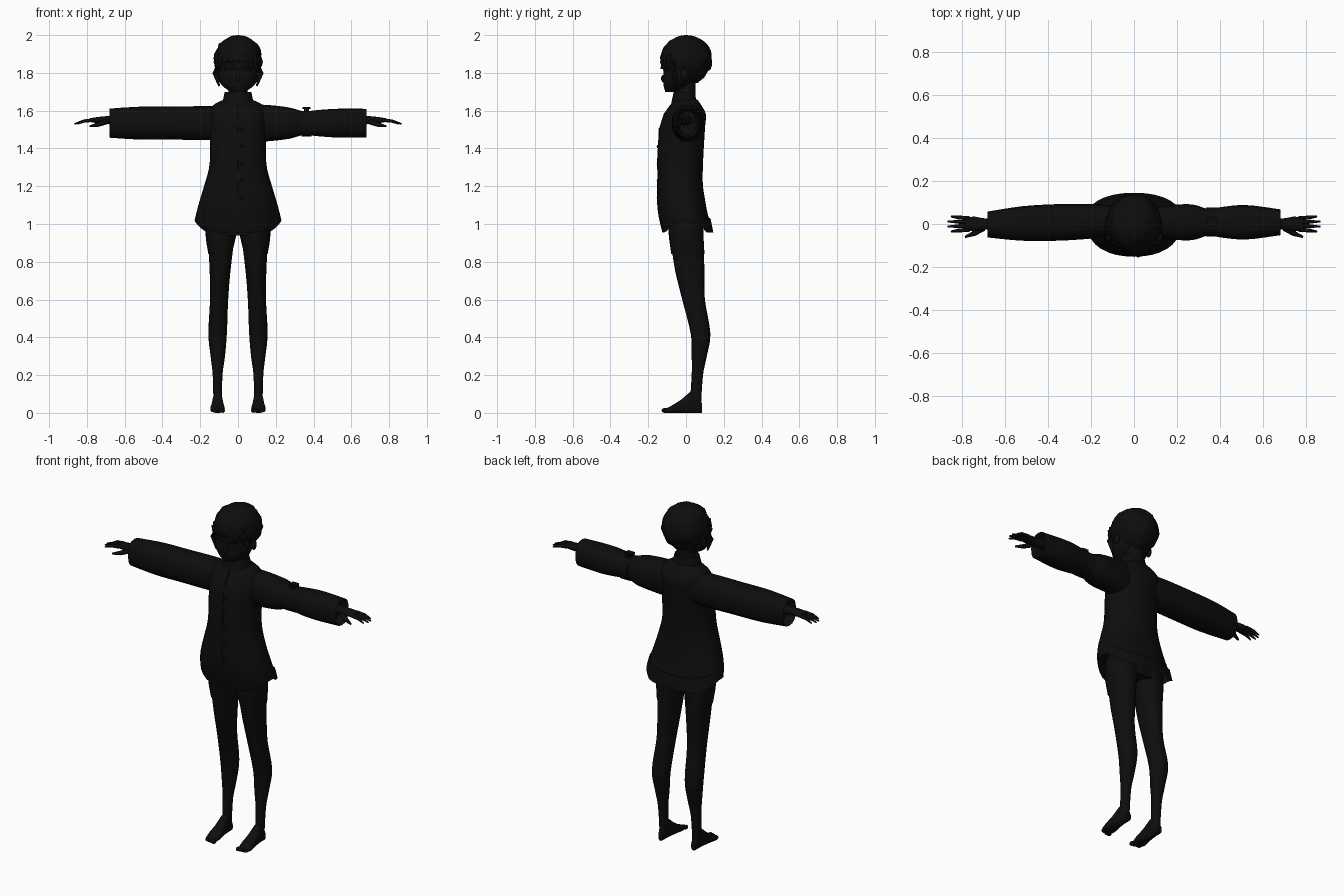
import bpy, bmesh, math
from mathutils import Vector, noise

if "Cube" in bpy.data.objects:
    bpy.data.objects.remove(bpy.data.objects["Cube"], do_unlink=True)

shade = .004
black = bpy.data.materials.new("soft_black")
black.use_nodes = True
black.diffuse_color = (shade, shade, shade, 1)
black.node_tree.nodes["Principled BSDF"].inputs["Base Color"].default_value = black.diffuse_color

SIDES = ((-1, "right"), (1, "left"))

# Where each loft direction puts (along, a, b) in space
ORDER = {"x": lambda along, a, b: Vector((along, a, b)),
         "y": lambda along, a, b: Vector((a, along, b)),
         "z": lambda along, a, b: Vector((a, b, along))}


def finish(name, bm, deform=None):
    """Turn a bmesh into a smooth shaded black object."""
    if deform:
        for vert in bm.verts:
            vert.co = deform(vert.co)
    mesh = bpy.data.meshes.new(name)
    bm.to_mesh(mesh)
    bm.free()
    mesh.materials.append(black)
    obj = bpy.data.objects.new(name, mesh)
    bpy.context.collection.objects.link(obj)
    bpy.ops.object.select_all(action="DESELECT")
    obj.select_set(True)
    bpy.context.view_layer.objects.active = obj
    bpy.ops.object.shade_smooth_by_angle(angle=math.radians(45))


def flow(rings, steps=4):
    """Pass a smooth spline through the given rings."""
    rings = [Vector(ring) for ring in rings]
    last = len(rings) - 1
    result = []
    for i in range(last):
        before, start, end, after = (rings[min(max(i + k, 0), last)] for k in (-1, 0, 1, 2))
        for step in range(steps):
            t = step / steps
            pull_in, pull_out = (end - before) / 2, (after - start) / 2
            gap = end - start
            curve = (pull_in + pull_out - gap * 2) * t + gap * 3 - pull_in * 2 - pull_out
            result.append(start + pull_in * t + curve * t * t)
    return result + [rings[last]]


def loft(name, axis, rings, side=1, sides=24, square=.9, open_end=None, deform=None):
    """Skin rounded rings, each given as (along, a_middle, a_half, b_middle, b_half)."""
    bm = bmesh.new()
    loops = []
    for along, a, a_half, b, b_half in flow(rings):
        loop = []
        for i in range(sides):
            c, s = math.cos(math.tau * i / sides), math.sin(math.tau * i / sides)
            c = math.copysign(abs(c) ** square, c)
            s = math.copysign(abs(s) ** square, s)
            point = ORDER[axis](along, a + c * a_half, b + s * b_half)
            point.x *= side
            loop.append(bm.verts.new(point))
        loops.append(loop)
    for low, high in zip(loops, loops[1:]):
        for i in range(sides):
            j = (i + 1) % sides
            bm.faces.new((low[i], low[j], high[j], high[i]))
    caps = {"start": bm.faces.new(loops[0]), "end": bm.faces.new(loops[-1])}
    bmesh.ops.recalc_face_normals(bm, faces=bm.faces)
    if open_end:
        bmesh.ops.inset_individual(bm, faces=[caps[open_end]], thickness=.015, depth=-.05)
    finish(name, bm, deform)


def tube(name, points, radii, sides=10):
    """Sweep a tapered round section along a short path."""
    points = [Vector(point) for point in points]
    bm = bmesh.new()
    loops = []
    for i, (point, radius) in enumerate(zip(points, radii)):
        way = points[min(i + 1, len(points) - 1)] - points[max(i - 1, 0)]
        turn = way.to_track_quat("Z", "Y")
        loops.append([bm.verts.new(point + turn @ Vector((math.cos(math.tau * k / sides) * radius,
                                                          math.sin(math.tau * k / sides) * radius, 0)))
                      for k in range(sides)])
    for low, high in zip(loops, loops[1:]):
        for i in range(sides):
            j = (i + 1) % sides
            bm.faces.new((low[i], low[j], high[j], high[i]))
    bm.faces.new(loops[0])
    bm.faces.new(loops[-1])
    bmesh.ops.recalc_face_normals(bm, faces=bm.faces)
    finish(name, bm)


def ball(name, place, size, segments=14, deform=None):
    bm = bmesh.new()
    bmesh.ops.create_uvsphere(bm, u_segments=segments, v_segments=segments // 2 + 1, radius=1)
    bmesh.ops.scale(bm, vec=size, verts=bm.verts)
    bmesh.ops.translate(bm, vec=place, verts=bm.verts)
    finish(name, bm, deform)


def box(name, place, size):
    bm = bmesh.new()
    bmesh.ops.create_cube(bm, size=1)
    bmesh.ops.scale(bm, vec=size, verts=bm.verts)
    bmesh.ops.translate(bm, vec=place, verts=bm.verts)
    finish(name, bm)


# Head and neck
loft("face", "z", [(1.7, 0, .04, -.08, .03), (1.74, 0, .09, -.05, .07),
                   (1.8, 0, .11, -.03, .09), (1.88, 0, .1, -.02, .1)])
ball("nose", (0, -.12, 1.77), (.012, .012, .02))
loft("neck", "z", [(1.6, 0, .05, 0, .05), (1.76, 0, .05, 0, .05)])


# Rounded hair, tousled all over and lifted clear of the face
HAIR_MIDDLE = Vector((0, 0, 1.87))


def comb(point):
    way = (point - HAIR_MIDDLE).normalized()
    top_fade = 1 - max(way.z, 0) ** 4
    point = point + way * noise.noise(way * 4) * .012 * top_fade
    fringe = min(max(-point.y / .1, 0), 1)
    point.z = max(point.z, 1.74 + .08 * fringe)
    return point


ball("hair", HAIR_MIDDLE, (.127, .137, .13), segments=40, deform=comb)
for i in range(7):
    x = (i - 3) * .03
    front = -.135 + x * x * 4
    tube(f"fringe_lock_{i}", [(x, front + .02, 1.9), (x, front + .01, 1.86),
                              (x * 1.1, front + .02, 1.81)], (.014, .014, .004))
for side, label in SIDES:
    ball(label + "_ear", (side * .112, -.01, 1.79), (.012, .02, .03))
    tube(label + "_side_lock", [(side * .115, -.06, 1.86), (side * .12, -.06, 1.8),
                                (side * .1, -.06, 1.73)], (.016, .016, .005))


# Flared coat with a hem that dips at front and back
def dip_hem(point):
    flare = max(0, 1.15 - point.z) / .13
    point.z -= .065 * flare * min(1, abs(point.y) / .11) ** 2
    return point


loft("coat", "z", [(1.02, 0, .23, .01, .135), (1.1, 0, .21, -.02, .13), (1.2, 0, .18, -.03, .12),
                   (1.32, 0, .15, -.03, .12), (1.5, 0, .15, -.02, .12), (1.58, 0, .15, -.005, .11),
                   (1.63, 0, .13, 0, .08), (1.66, 0, .07, 0, .06)],
     sides=32, open_end="start", deform=dip_hem)
loft("collar", "z", [(1.63, 0, .085, -.01, .07), (1.7, 0, .07, -.01, .055)], open_end="end")
tube("coat_front_seam", [(0, -.08, 1.63), (0, -.115, 1.58), (0, -.14, 1.5), (0, -.15, 1.32),
                         (0, -.15, 1.2), (0, -.15, 1.1)], [.004] * 6)
for i in range(5):
    ball(f"coat_button_{i}", (.02, -.14 - .01 * min(i, 1), 1.5 - i * .09), (.009, .005, .009))

# Sleeves, hollow at the cuff, given as distance, half depth and half height
sleeves = {"right": [(.08, .07, .09), (.2, .08, .09), (.35, .085, .087), (.52, .08, .087), (.68, .06, .077)],
           "left": [(.08, .07, .1), (.17, .08, .095), (.27, .083, .083), (.35, .06, .062),
                    (.4, .07, .067), (.52, .08, .076), (.68, .06, .076)]}
for side, label in SIDES:
    loft(label + "_sleeve", "x", [(x, .03 * (.6 - x) if side < 0 else .008, depth, 1.534, height)
                                  for x, depth, height in sleeves[label]],
         side, sides=16, square=.8, open_end="end")
loft("arm_strap", "x", [(x, .01, .067, 1.53, .068) for x in (.335, .39)], sides=16, square=.8)
box("strap_buckle", (.363, .01, 1.6), (.026, .05, .03))
box("strap_tab", (.363, .01, 1.614), (.042, .034, .012))

# Hands with four fingers and a thumb
for side, label in SIDES:
    loft(label + "_palm", "x", [(.6, 0, .03, 1.55, .028), (.69, 0, .026, 1.55, .022),
                                (.74, 0, .034, 1.55, .017), (.785, 0, .03, 1.55, .01)], side, sides=14)
    for i in range(4):
        lean = i - 1.5
        reach = .868 - .008 * lean ** 2
        tube(f"{label}_finger_{i}", [(side * .765, lean * .018, 1.55), (side * .815, lean * .02, 1.545),
                                     (side * reach, lean * .023, 1.53)], (.01, .009, .004))
    tube(label + "_thumb", [(side * .7, -.02, 1.54), (side * .745, -.045, 1.525),
                            (side * .785, -.06, 1.517)], (.014, .012, .005))

# Shorts, legs and bare feet
loft("shorts_hips", "z", [(.94, 0, .14, 0, .09), (1.1, 0, .15, 0, .09)])
for side, label in SIDES:
    loft(label + "_shorts_leg", "z", [(.84, .095, .062, .01, .088), (.95, .09, .082, 0, .092),
                                      (1.05, .08, .08, 0, .09)], side, open_end="start")
    loft(label + "_leg", "z", [(.05, .108, .022, .05, .03), (.2, .108, .026, .06, .03),
                               (.3, .107, .038, .07, .04), (.42, .108, .049, .077, .052),
                               (.6, .1, .048, .04, .06), (.75, .095, .055, .02, .077),
                               (.9, .09, .068, .008, .088)], side)
    loft(label + "_foot", "y", [(y, .108, width, height / 2, height / 2) for y, width, height in
                                ((.085, .015, .05), (.06, .022, .1), (.03, .025, .115), (-.02, .032, .075),
                                 (-.07, .038, .042), (-.11, .03, .022))], side, square=.8)
    for i in range(5):
        small = 1 - i * .09
        ball(f"{label}_toe_{i}", (side * (.08 + i * .0145), -.112 + i * i * .002, .013),
             (.011 * small, .017, .013 * small))
